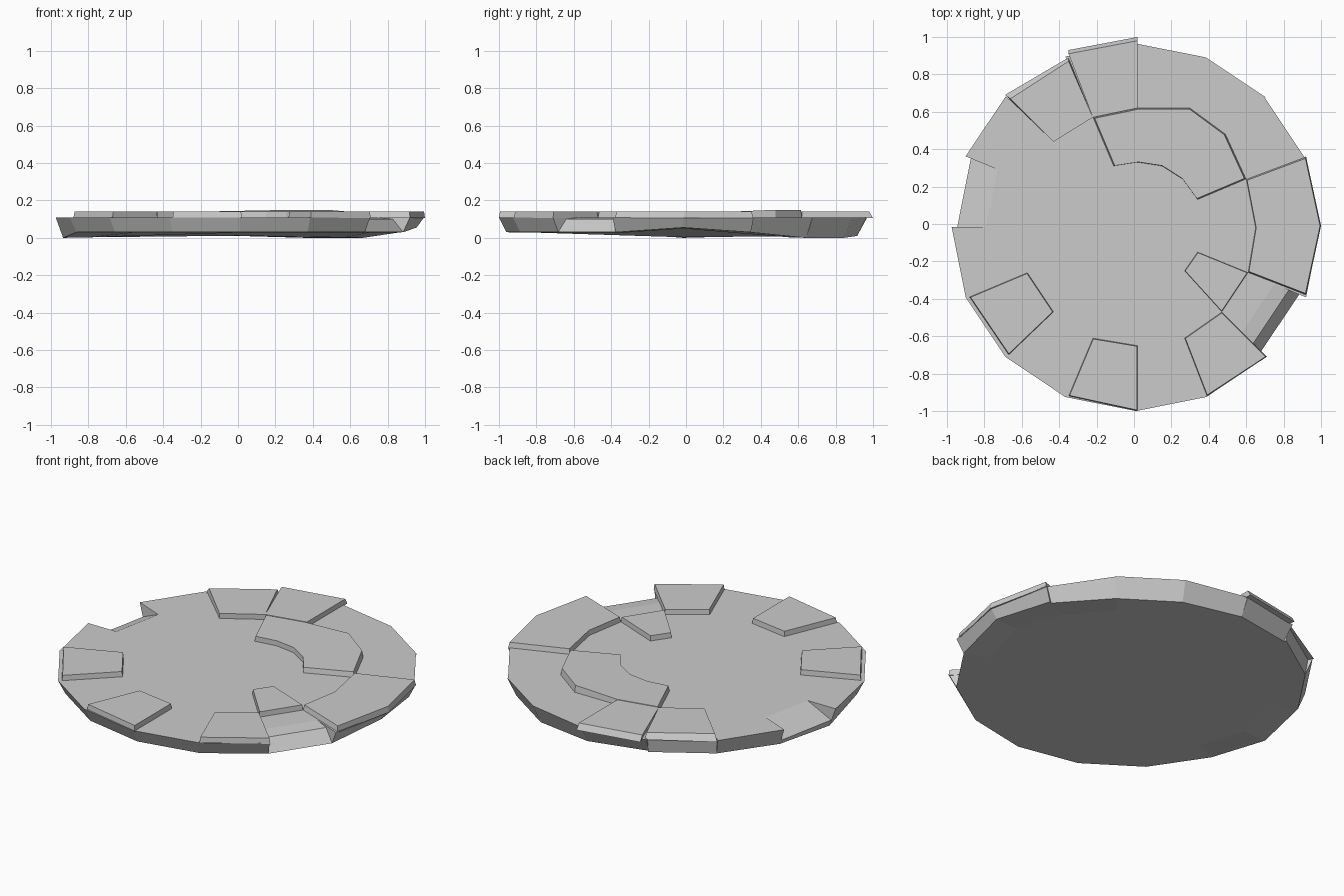
import bpy, bmesh
from math import cos, sin, radians

cube = bpy.data.objects.get("Cube")
if cube:
    bpy.data.objects.remove(cube)

stone = bpy.data.materials.new("grey stone")
stone.use_nodes = True
GREY = (0.6, 0.6, 0.6, 1)
stone.diffuse_color = GREY
stone.node_tree.nodes["Principled BSDF"].inputs["Base Color"].default_value = GREY

TOP, RAISED = 0.11, 0.14


def polar(r, i, z):
    a = radians(22.5 * i)
    return (r * cos(a) + 0.01, r * sin(a) - 0.015, z)


def finish(name, bm):
    bmesh.ops.remove_doubles(bm, verts=bm.verts, dist=0.0001)
    bmesh.ops.recalc_face_normals(bm, faces=bm.faces)
    me = bpy.data.objects.new(name, bpy.data.meshes.new(name))
    bm.to_mesh(me.data)
    bm.free()
    me.data.materials.append(stone)
    bpy.context.collection.objects.link(me)
    return me


def solid(name, lower, upper):
    """Closed block between two matching loops of points."""
    bm = bmesh.new()
    lo = [bm.verts.new(p) for p in lower]
    hi = [bm.verts.new(p) for p in upper]
    bm.faces.new(lo[::-1])
    bm.faces.new(hi)
    n = len(lo)
    for i in range(n):
        j = (i + 1) % n
        bm.faces.new((lo[i], lo[j], hi[j], hi[i]))
    return finish(name, bm)


# Underside heights around the sixteen corners
under = [0.055, 0.03, 0, 0, 0.01, 0.02, 0.015, 0.01, 0] + [0.03] * 7

# Core of the disc
CORE = 0.8
solid("disc_core",
      [polar(CORE, i, 0.85 * under[i] + 0.003) for i in range(16)],
      [polar(CORE, i, TOP) for i in range(16)])

# Rim segments: (radius, height) of the upper outer edge, chipped in places
rim = {i: (0.985, TOP) for i in range(16)}
rim.update({1: (0.975, TOP), 2: (0.98, TOP), 3: (0.98, TOP),
            5: (0.96, TOP), 6: (0.985, TOP), 7: (0.955, 0.035), 14: (0.885, 0.1)})
for i in range(16):
    j = (i + 1) % 16
    r, z = rim[i]
    low = 0.93 if i in (1, 2, 3, 4) else 0.945
    solid(f"rim_segment_{i + 1}",
          [polar(CORE, i, 0.85 * under[i] + 0.003), polar(low, i, under[i]),
           polar(low, j, under[j]), polar(CORE, j, 0.85 * under[j] + 0.003)],
          [polar(CORE, i, TOP), polar(r, i, z), polar(r, j, z), polar(CORE, j, TOP)])


# Raised slabs: plan outlines with slightly flared sides
def slab(name, outline, heights=None):
    n = len(outline)
    cx = sum(p[0] for p in outline) / n
    cy = sum(p[1] for p in outline) / n
    heights = heights or [RAISED] * n
    upper = [(x + (cx - x) * 0.025, y + (cy - y) * 0.025, h)
             for (x, y), h in zip(outline, heights)]
    solid(name, [(x, y, TOP - 0.005) for x, y in outline], upper)


slab("front_right_slab", [(-0.88, -0.39), (-0.67, -0.70), (-0.43, -0.47), (-0.57, -0.26)])
slab("front_slab", [(-0.35, -0.92), (0.02, -1.0), (0.02, -0.65), (-0.22, -0.61)])
slab("front_left_slab", [(0.39, -0.92), (0.71, -0.71), (0.47, -0.47), (0.27, -0.61)])
slab("inner_slab", [(0.27, -0.25), (0.47, -0.47), (0.61, -0.26), (0.34, -0.15)])
slab("left_slab", [(0.92, -0.38), (1.0, -0.01), (0.92, 0.36), (0.60, 0.24),
                   (0.65, -0.02), (0.61, -0.26)])

# Curved slab beside the centre, rising gently towards the back left
arc = [(-0.11, 0.31), (0.02, 0.33), (0.15, 0.31), (0.26, 0.24), (0.34, 0.13),
       (0.60, 0.24), (0.49, 0.48), (0.30, 0.62), (0.02, 0.62), (-0.22, 0.57)]
slab("curved_slab", arc, [RAISED] * 6 + [0.15, 0.15, RAISED, RAISED])

# Outer back slabs joining the curved one
back = [(-0.22, 0.57), (0.02, 0.62), (0.02, 1.0), (-0.35, 0.93)]
solid("back_slab", [(x, y, TOP - 0.005) for x, y in back],
      [(x, y - 0.02 * (y > 0.8), RAISED) for x, y in back])
side = [(-0.22, 0.57), (-0.35, 0.89), (-0.69, 0.69), (-0.43, 0.44)]
solid("back_right_slab", [(x, y, TOP - 0.005) for x, y in side],
      [(x + 0.03 * (x < -0.6), y - 0.02 * (y > 0.6), RAISED) for x, y in side])
